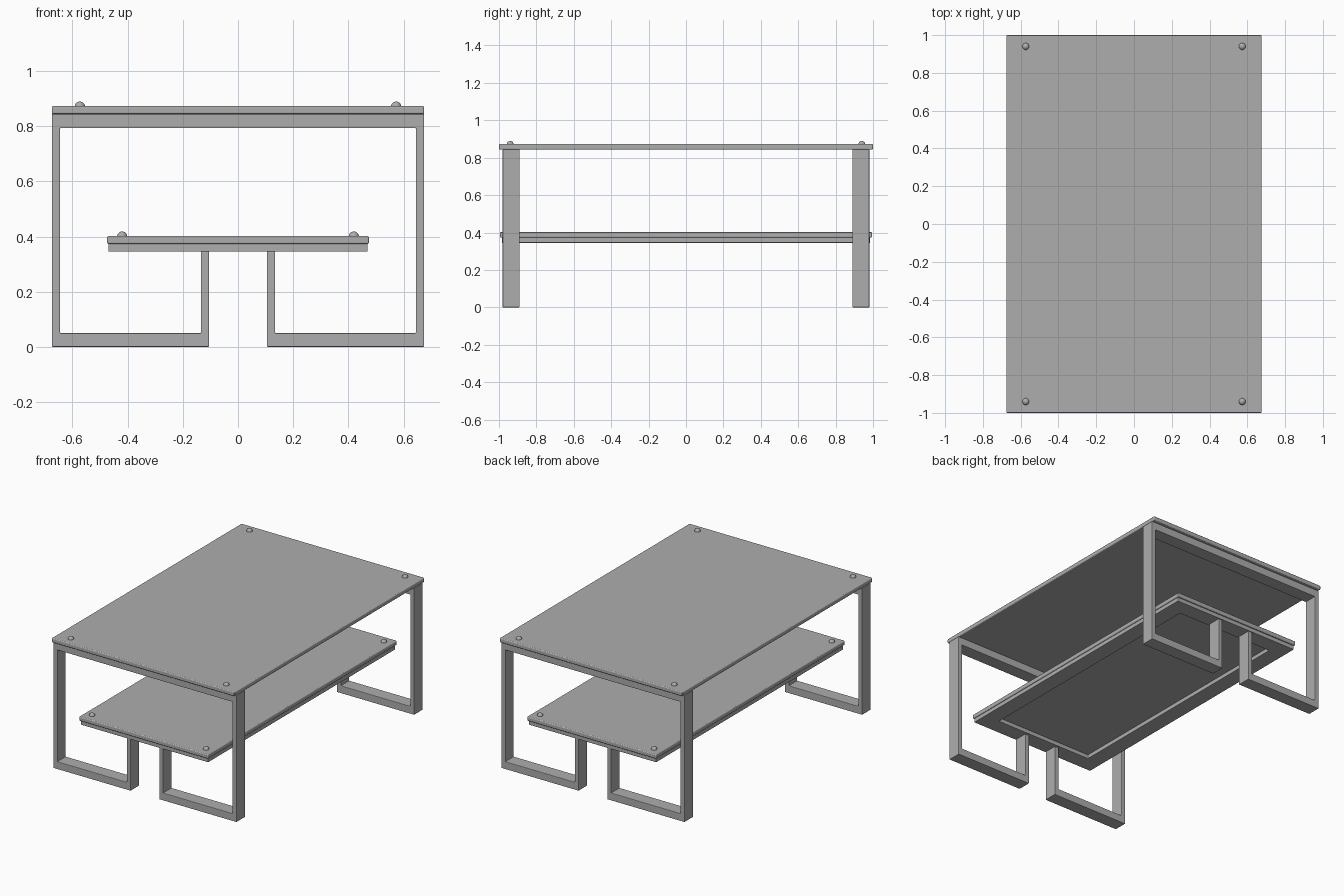
import bpy
import bmesh

cube = bpy.data.objects.get("Cube")
if cube:
    bpy.data.objects.remove(cube)

grey = bpy.data.materials.new("mid_grey")
grey.use_nodes = True
colour = (0.42, 0.42, 0.42, 1)
grey.diffuse_color = colour
grey.node_tree.nodes["Principled BSDF"].inputs["Base Color"].default_value = colour


def add_extrusion(name, outline, offset, bevel=0.0, segments=1):
    """Fill a closed 3D outline, extrude it by offset and round its edges."""
    bm = bmesh.new()
    face = bm.faces.new([bm.verts.new(p) for p in outline])
    new = bmesh.ops.extrude_face_region(bm, geom=[face])["geom"]
    bmesh.ops.translate(bm, vec=offset, verts=[v for v in new if isinstance(v, bmesh.types.BMVert)])
    bmesh.ops.recalc_face_normals(bm, faces=bm.faces)
    return finish(name, bm, bevel, segments)


def finish(name, bm, bevel=0.0, segments=1):
    mesh = bpy.data.meshes.new(name)
    bm.to_mesh(mesh)
    bm.free()
    mesh.materials.append(grey)
    obj = bpy.data.objects.new(name, mesh)
    bpy.context.collection.objects.link(obj)
    if bevel:
        mod = obj.modifiers.new("rounded_edges", "BEVEL")
        mod.width = bevel
        mod.segments = segments
        mod.limit_method = "ANGLE"
    return obj


def rectangle(x, y, z):
    return [(-x, -y, z), (x, -y, z), (x, y, z), (-x, y, z)]


def add_slab(name, x, y, z0, z1):
    return add_extrusion(name, rectangle(x, y, z0), (0, 0, z1 - z0), 0.006, 3)


def add_knobs(name, x, y, z):
    """Low domes near the four corners of a slab."""
    for side, sx in (("right", -1), ("left", 1)):
        for end, sy in (("front", -1), ("back", 1)):
            bm = bmesh.new()
            bmesh.ops.create_uvsphere(bm, u_segments=24, v_segments=12, radius=0.018)
            bmesh.ops.delete(bm, geom=[v for v in bm.verts if v.co.z < -0.001], context="VERTS")
            for f in bm.faces:
                f.smooth = True
            bmesh.ops.scale(bm, vec=(1, 1, 0.9), verts=bm.verts)
            bmesh.ops.translate(bm, vec=(sx * x, sy * y, z), verts=bm.verts)
            finish(f"{name}_{end}_{side}", bm)


# Table top
add_slab("table_top", 0.675, 1.0, 0.844, 0.873)
add_knobs("top_knob", 0.573, 0.94, 0.873)

# Lower shelf
add_slab("shelf", 0.475, 0.995, 0.373, 0.402)
add_knobs("shelf_knob", 0.42, 0.935, 0.402)

# Open frame under the shelf
outer_x, outer_y, band = 0.47, 0.985, 0.11
bm = bmesh.new()
loops = [[bm.verts.new(p) for p in rectangle(x, y, z)]
         for x, y, z in ((outer_x, outer_y, 0.345), (outer_x, outer_y, 0.373),
                         (outer_x - band, outer_y - band, 0.373),
                         (outer_x - band, outer_y - band, 0.345))]
for a, b in zip(loops, loops[1:] + loops[:1]):
    for i in range(4):
        j = (i + 1) % 4
        bm.faces.new((a[i], a[j], b[j], b[i]))
bmesh.ops.recalc_face_normals(bm, faces=bm.faces)
finish("shelf_frame", bm, 0.003, 2)

# End frames: one bent bar outline, mirrored across the centre
half = [(0.675, 0.844), (0.675, 0), (0.105, 0), (0.105, 0.346), (0.135, 0.346),
        (0.135, 0.05), (0.645, 0.05), (0.645, 0.793)]
profile = half + [(-x, z) for x, z in reversed(half)]
for end, y in (("front", -0.98), ("back", 0.89)):
    add_extrusion(f"{end}_leg_frame", [(x, y, z) for x, z in profile], (0, 0.09, 0), 0.003, 2)
